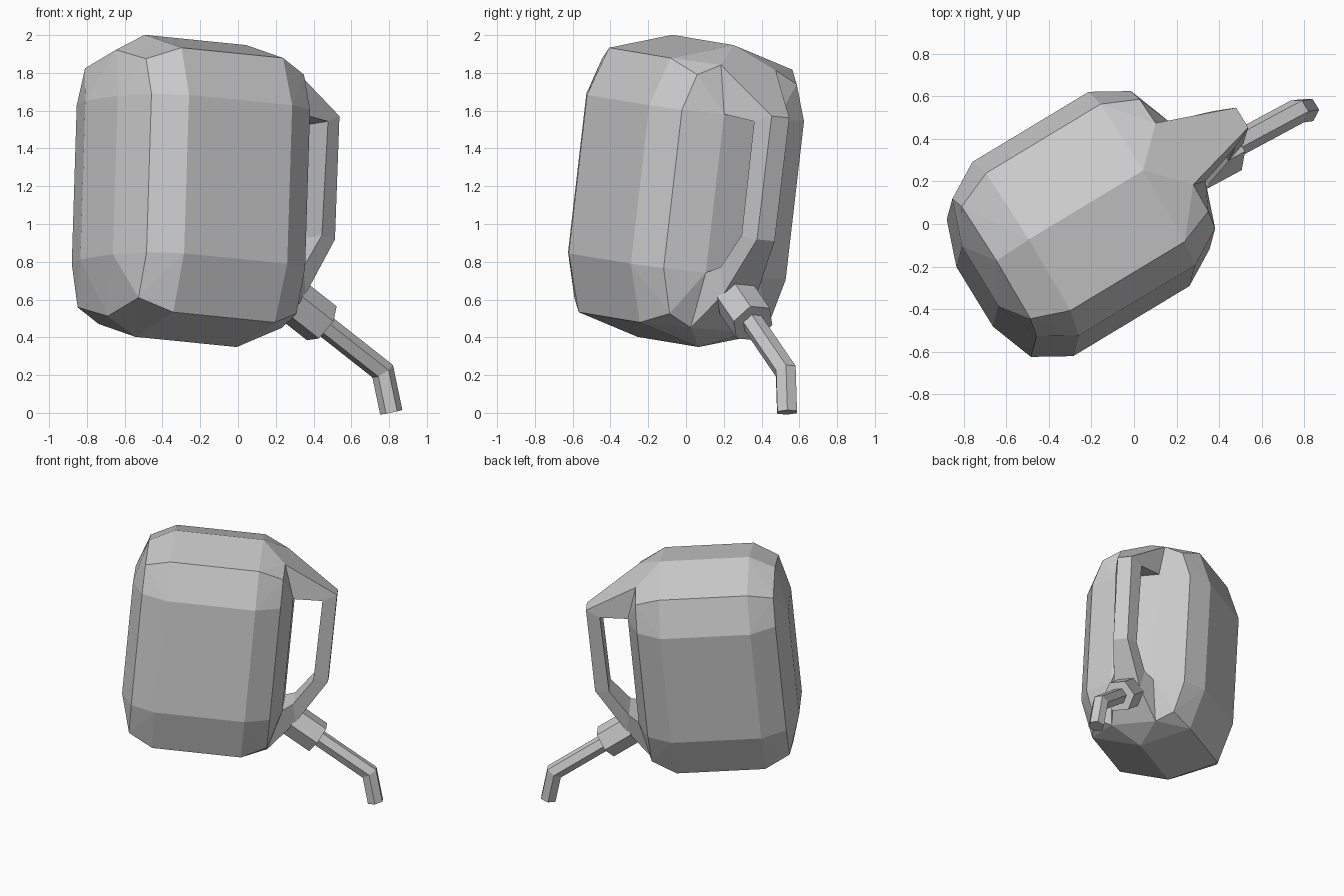
import bpy, bmesh, math
from mathutils import Vector, Matrix

if "Cube" in bpy.data.objects:
    bpy.data.objects.remove(bpy.data.objects["Cube"])

# Local frame: u = length towards the spout, v = width, w = height; can is turned and tipped
W = Vector((0.05, 0.185, 1.6)).normalized()
U = Vector((0.53, 0.32, -0.05))
U = (U - W * U.dot(W)).normalized()
V = W.cross(U)
FRAME = Matrix.Translation((-0.25, -0.0025, 1.175)) @ Matrix((U, V, W)).transposed().to_4x4()


def finish(name, bm):
    bmesh.ops.recalc_face_normals(bm, faces=bm.faces)
    me = bpy.data.meshes.new(name)
    bm.to_mesh(me)
    bm.free()
    me.transform(FRAME)
    ob = bpy.data.objects.new(name, me)
    bpy.context.collection.objects.link(ob)
    return ob


def loft(name, rings):
    bm = bmesh.new()
    loops = [[bm.verts.new(p) for p in r] for r in rings]
    n = len(loops[0])
    for a, b in zip(loops, loops[1:]):
        for i in range(n):
            j = (i + 1) % n
            bm.faces.new((a[i], a[j], b[j], b[i]))
    bm.faces.new(loops[0])
    bm.faces.new(loops[-1])
    return finish(name, bm)


def hex_tube(name, path, r):
    """Mitred six-sided tube along a path in the u-w plane."""
    pts = [Vector(p) for p in path]
    dirs = [(b - a).normalized() for a, b in zip(pts, pts[1:])]
    rings = []
    for i, p in enumerate(pts):
        d0, d1 = dirs[max(i - 1, 0)], dirs[min(i, len(dirs) - 1)]
        t = (d0 + d1).normalized()
        perp = Vector((-t.y, t.x)) / t.dot(d1)
        ring = []
        for k in range(6):
            a = k * math.pi / 3
            q = p + perp * (r * math.sin(a))
            ring.append((q.x, r * math.cos(a), q.y))
        rings.append(ring)
    return loft(name, rings)


# Can body: convex shell with ridged top and bottom and bevelled shoulders
bm = bmesh.new()
for sz, belt in ((1, 0.445), (-1, 0.40)):
    for su in (-1, 1):
        bm.verts.new((su * 0.315, 0, sz * 0.805))
        if su < 0:
            bm.verts.new((-0.49, 0, sz * 0.71))
        for sv in (-1, 1):
            corner = [(0.315, 0.38, sz * 0.705), (0.49, 0.31, sz * 0.637),
                      (0.32, 0.48, sz * belt if sz < 0 else belt),
                      (0.492, 0.38, sz * belt), (0.57, 0.165, sz * belt)]
            if su > 0:
                corner.append((0.49, 0.17, sz * 0.70))
            for u, v, w in corner:
                bm.verts.new((su * u, sv * v, w))
bmesh.ops.convex_hull(bm, input=bm.verts)
bmesh.ops.dissolve_limit(bm, angle_limit=0.02, verts=bm.verts, edges=bm.edges)
finish("can_body", bm)

# Handle: tapered sections, outer (u, w, half width) then inner (u, w, half width)
sections = [
    (0.49, 0.70, 0.17, 0.57, 0.445, 0.165),
    (0.872, 0.47, 0.055, 0.775, 0.43, 0.10),
    (0.868, -0.188, 0.055, 0.765, -0.178, 0.09),
    (0.67, -0.50, 0.10, 0.64, -0.36, 0.12),
    (0.49, -0.70, 0.17, 0.57, -0.40, 0.165),
]
loft("handle", [[(a, h, b), (a, -h, b), (c, -k, d), (c, k, d)]
                for a, b, h, c, d, k in sections])

# Spout collar and bent spout
hex_tube("spout_collar", [(0.64, -0.52), (0.836, -0.633)], 0.12)
hex_tube("spout", [(0.80, -0.612), (1.222, -0.855), (1.283, -1.069)], 0.06)
